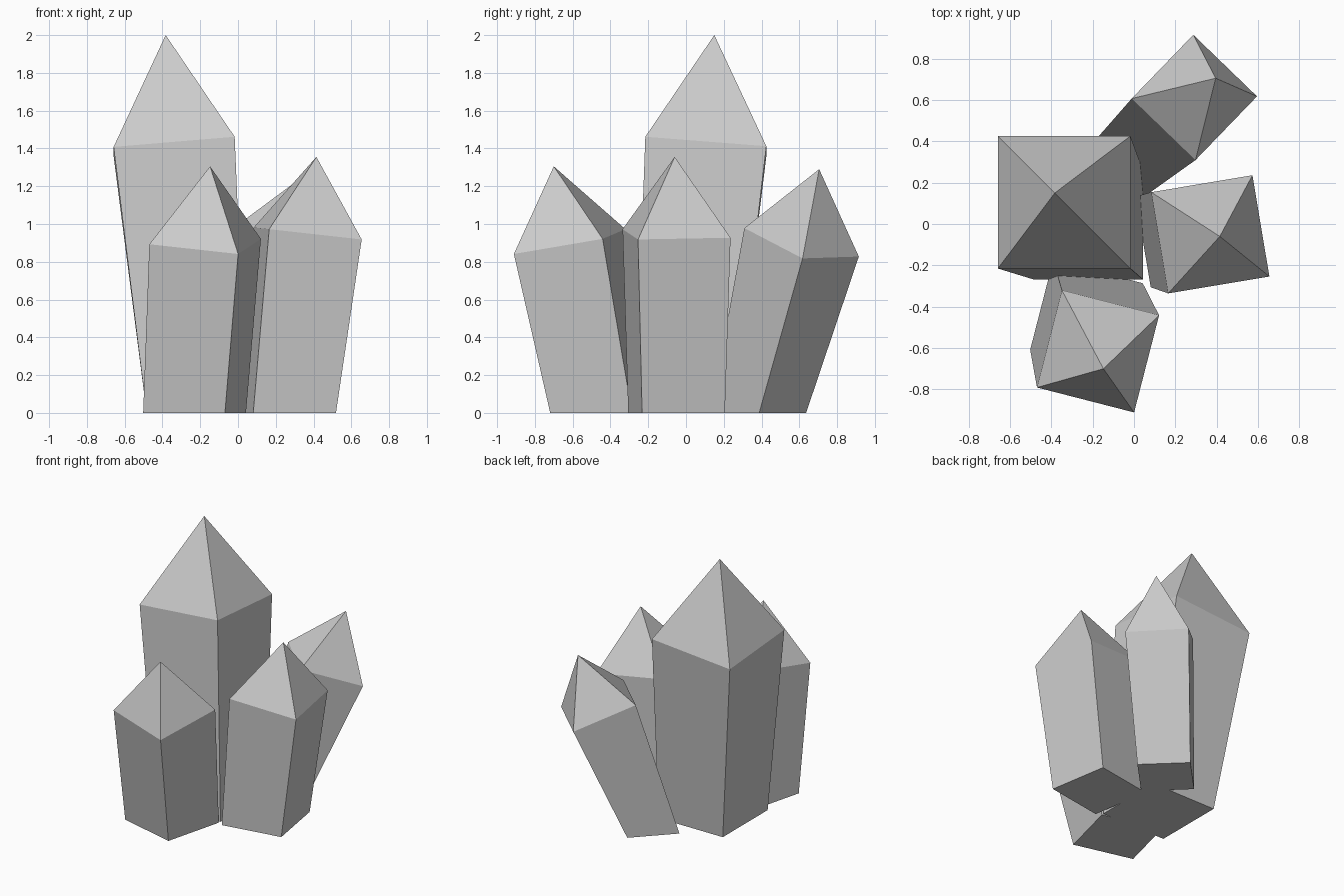
import bpy
import bmesh
from math import cos, sin, radians

if "Cube" in bpy.data.objects:
    bpy.data.objects.remove(bpy.data.objects["Cube"])


def crystal(name, base, base_r, shoulder, shoulder_r, apex, angle):
    """Four-sided leaning shaft on z = 0, flaring to a tilted shoulder with a pointed cap."""
    bm = bmesh.new()
    sx, sy, sz = shoulder
    # lean of the axis sets the tilt of the shoulder plane
    lean_x, lean_y = (sx - base[0]) / sz, (sy - base[1]) / sz
    low, high = [], []
    for i in range(4):
        a = radians(angle + 90 * i)
        low.append(bm.verts.new((base[0] + base_r * cos(a), base[1] + base_r * sin(a), 0)))
        dx, dy = shoulder_r * cos(a), shoulder_r * sin(a)
        high.append(bm.verts.new((sx + dx, sy + dy, sz - lean_x * dx - lean_y * dy)))
    tip = bm.verts.new(apex)
    bm.faces.new(low[::-1])
    for i in range(4):
        j = (i + 1) % 4
        bm.faces.new((low[i], low[j], high[j], high[i]))
        bm.faces.new((high[i], high[j], tip))
    bmesh.ops.recalc_face_normals(bm, faces=bm.faces[:])
    mesh = bpy.data.meshes.new(name)
    bm.to_mesh(mesh)
    bm.free()
    obj = bpy.data.objects.new(name, mesh)
    bpy.context.collection.objects.link(obj)
    return obj


# Tall main crystal and the three smaller ones around it
crystal("tall_crystal", (-0.22, -0.005), 0.373, (-0.338, 0.105, 1.41), 0.453, (-0.383, 0.15, 2.0), 45)
crystal("front_crystal", (-0.23, -0.447), 0.316, (-0.174, -0.616, 0.907), 0.343, (-0.148, -0.70, 1.305), -59.4)
crystal("right_crystal", (0.263, -0.05), 0.314, (0.369, -0.05, 0.95), 0.351, (0.415, -0.06, 1.355), -35.5)
crystal("back_crystal", (0.042, 0.383), 0.253, (0.292, 0.612, 0.903), 0.303, (0.395, 0.705, 1.29), 1)
